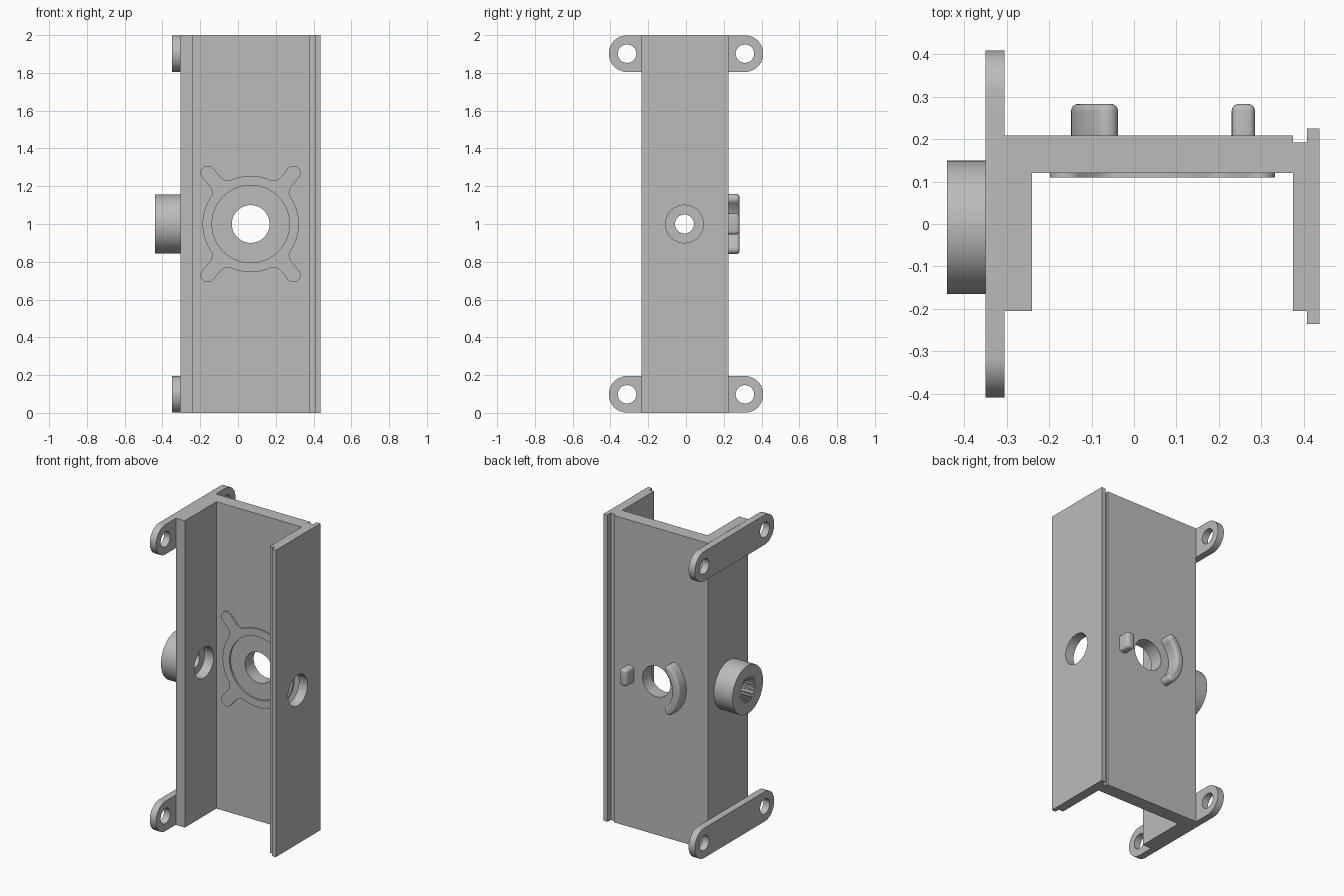
import bpy, bmesh
from math import sin, cos, pi, radians
from mathutils import Matrix

if "Cube" in bpy.data.objects:
    bpy.data.objects.remove(bpy.data.objects["Cube"])

grey = bpy.data.materials.new("plain grey")
grey.use_nodes = True
grey.diffuse_color = (0.5, 0.5, 0.5, 1)
grey.node_tree.nodes["Principled BSDF"].inputs["Base Color"].default_value = (0.5, 0.5, 0.5, 1)

# Local (u, v, depth) axes of an extrusion along each world axis
FRAMES = {
    "x": Matrix(((0, 0, 1, 0), (1, 0, 0, 0), (0, 1, 0, 0), (0, 0, 0, 1))),
    "y": Matrix(((1, 0, 0, 0), (0, 0, -1, 0), (0, 1, 0, 0), (0, 0, 0, 1))),
    "z": Matrix.Identity(4),
}


def arc(u, v, r, start, end, n):
    """Points on an arc, angles in degrees, both ends included."""
    steps = [radians(start + (end - start) * i / n) for i in range(n + 1)]
    return [(u + r * cos(a), v + r * sin(a)) for a in steps]


def circle(u, v, r, n=48):
    return arc(u, v, r, 0, 360, n)[:-1]


def replace_with_mesh(ob):
    """Bake an object's curve or modifiers into a new mesh."""
    bpy.context.view_layer.update()
    graph = bpy.context.evaluated_depsgraph_get()
    return bpy.data.meshes.new_from_object(ob.evaluated_get(graph))


def extrude(name, outlines, axis, low, high, rounding=0):
    """Extrude the first outline, with the others as holes, from low to high."""
    curve = bpy.data.curves.new(name, "CURVE")
    curve.dimensions = "2D"
    curve.fill_mode = "BOTH"
    curve.extrude = (high - low) / 2
    for pts in outlines:
        spline = curve.splines.new("POLY")
        spline.points.add(len(pts) - 1)
        for p, (u, v) in zip(spline.points, pts):
            p.co = (u, v, 0, 1)
        spline.use_cyclic_u = True
    helper = bpy.data.objects.new(name + " outline", curve)
    bpy.context.collection.objects.link(helper)
    mesh = replace_with_mesh(helper)
    bpy.data.objects.remove(helper)

    bm = bmesh.new()
    bm.from_mesh(mesh)
    bmesh.ops.remove_doubles(bm, verts=bm.verts, dist=1e-5)
    if len(outlines) == 1:
        bmesh.ops.dissolve_limit(bm, angle_limit=0.01, verts=bm.verts, edges=bm.edges)
    mid = (low + high) / 2
    shift = Matrix.Translation([mid if a == axis else 0 for a in "xyz"])
    bmesh.ops.transform(bm, matrix=shift @ FRAMES[axis], verts=bm.verts)
    bmesh.ops.recalc_face_normals(bm, faces=bm.faces)
    if rounding:
        index = "xyz".index(axis)
        edges = [e for e in bm.edges if e.calc_face_angle(0) > 0.7
                 and max(v.co[index] for v in e.verts) > high - 1e-4]
        bmesh.ops.bevel(bm, geom=edges, offset=rounding, segments=4,
                        profile=0.5, affect="EDGES", clamp_overlap=True)
    bm.to_mesh(mesh)
    bm.free()
    mesh.name = name
    mesh.materials.clear()
    mesh.materials.append(grey)
    ob = bpy.data.objects.new(name, mesh)
    bpy.context.collection.objects.link(ob)
    return ob


def drill(ob, cutter):
    """Subtract the cutter and remove it."""
    mod = ob.modifiers.new("hole", "BOOLEAN")
    mod.operation = "DIFFERENCE"
    mod.solver = "EXACT"
    mod.object = cutter
    cutter.hide_render = True
    mesh = replace_with_mesh(ob)
    ob.modifiers.clear()
    ob.data = mesh
    bpy.data.objects.remove(cutter)


# Channel: left wall, web, and stepped right wall with an outer flange
profile = [(-0.305, -0.205), (-0.24, -0.205), (-0.24, 0.12), (0.375, 0.12),
           (0.375, -0.205), (0.408, -0.205), (0.408, -0.235), (0.437, -0.235),
           (0.437, 0.225), (0.408, 0.225), (0.408, 0.192), (0.375, 0.192),
           (0.375, 0.208), (-0.305, 0.208)]
CX, CZ = 0.067, 1.0     # web hole centre
BY = -0.008             # cross bore centre
channel = extrude("channel", [profile], "z", 0, 2)
drill(channel, extrude("web cutter", [circle(CX, CZ, 0.1)], "y", 0, 0.4))
drill(channel, extrude("wall cutter", [circle(BY, CZ, 0.1)], "x", -0.6, 0.6))
parts = [channel]

# Mounting straps at the bottom and top of the left wall
for name, z in (("bottom_strap", 0.098), ("top_strap", 1.902)):
    slot = arc(0.312, z, 0.097, -90, 90, 20) + arc(-0.312, z, 0.097, 90, 270, 20)
    holes = [circle(side * 0.312, z, 0.049, 32) for side in (-1, 1)]
    parts.append(extrude(name, [slot] + holes, "x", -0.35, -0.305))

# Boss with a toothed socket and a floor with a small through hole
teeth = 24
socket = []
for i in range(teeth):
    for step, r in ((0, 0.082), (0.45, 0.082), (0.5, 0.068), (0.95, 0.068)):
        a = 2 * pi * (i + step) / teeth
        socket.append((BY + r * cos(a), CZ + r * sin(a)))
parts.append(extrude("boss", [circle(BY, CZ, 0.157, 64), socket], "x", -0.44, -0.335))
parts.append(extrude("boss_floor", [circle(BY, CZ, 0.157, 64), circle(BY, CZ, 0.05, 32)],
                     "x", -0.335, -0.305))

# Raised ring with four rounded arms on the inside of the web
ring = []
for heading, following in ((50, 130), (130, 230), (230, 310), (310, 410)):
    a = radians(heading)
    u, v = CX + 0.353 * cos(a), CZ + 0.353 * sin(a)
    for side in (-1, 1):
        foot = (CX + 0.282 * cos(a) - side * 0.038 * sin(a),
                CZ + 0.282 * sin(a) + side * 0.038 * cos(a))
        neck = arc(CX, CZ, 0.262, heading + side * 11, heading + side * 11, 1)[:1]
        if side < 0:
            ring += neck + [foot] + arc(u, v, 0.038, heading - 90, heading + 90, 14)
        else:
            ring += [foot] + neck
    ring += arc(CX, CZ, 0.255, heading + 14, following - 14, 16)
parts.append(extrude("spider_ring", [ring, circle(CX, CZ, 0.205, 64)], "y", 0.11, 0.121))

# Curved stop and small peg on the back of the web
R, W = 0.187, 0.028
ends = [arc(CX, CZ, R, a, a, 1)[0] for a in (135, 225)]
stop = (arc(CX, CZ, R + W, 135, 225, 24) + arc(*ends[1], W, 225, 405, 10)[1:-1]
        + arc(CX, CZ, R - W, 225, 135, 24) + arc(*ends[0], W, -45, 135, 10)[1:-1])
parts.append(extrude("curved_stop", [stop], "y", 0.205, 0.283, 0.017))
peg = [(0.23, 0.945), (0.285, 0.945), (0.285, 1.055), (0.23, 1.055)]
parts.append(extrude("peg", [peg], "y", 0.205, 0.283, 0.017))

# Smooth the round surfaces and keep the edges sharp
bpy.ops.object.select_all(action="DESELECT")
for ob in parts:
    ob.select_set(True)
bpy.context.view_layer.objects.active = channel
bpy.ops.object.shade_smooth_by_angle(angle=radians(30))
